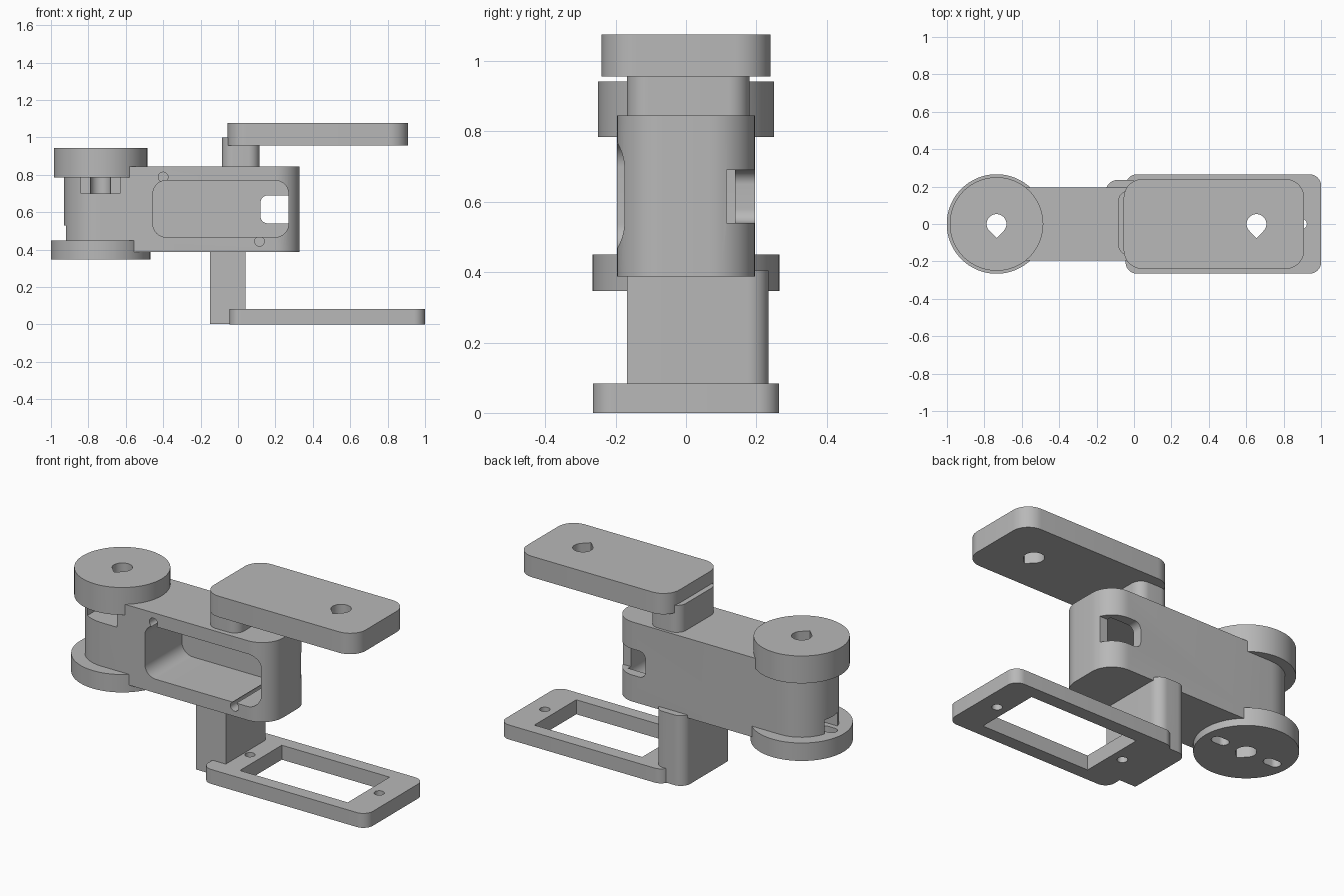
import bpy, bmesh
from math import sin, cos, radians, sqrt

if "Cube" in bpy.data.objects:
    bpy.data.objects.remove(bpy.data.objects["Cube"], do_unlink=True)

grey = bpy.data.materials.new("plain grey")
grey.use_nodes = True
GREY = (0.48, 0.48, 0.48, 1)
grey.diffuse_color = GREY
grey.node_tree.nodes["Principled BSDF"].inputs["Base Color"].default_value = GREY


def arc(cx, cy, r, start, end, steps):
    angles = [radians(start + (end - start) * i / steps) for i in range(steps + 1)]
    return [(cx + r * cos(a), cy + r * sin(a)) for a in angles]


def circle(cx, cy, r, steps=64):
    return arc(cx, cy, r, 0, 360, steps)[:-1]


def teardrop(cx, cy, r):
    return arc(cx, cy, r, -45, 225, 36) + [(cx, cy - r * sqrt(2))]


def rounded(x0, x1, y0, y1, left=0.0, right=0.0):
    """Rectangle with separate corner radii on its left and right ends."""
    corners = [(x1, y1, -1, -1, right, 0), (x0, y1, 1, -1, left, 90),
               (x0, y0, 1, 1, left, 180), (x1, y0, -1, 1, right, 270)]
    pts = []
    for x, y, sx, sy, r, a in corners:
        pts += arc(x + sx * r, y + sy * r, r, a, a + 90, 12) if r else [(x, y)]
    return pts


def prism(name, pts, lo, hi, axis="z"):
    """Extrude a flat outline between two heights along z or y."""
    bm = bmesh.new()
    place = (lambda u, v: (u, v, lo)) if axis == "z" else (lambda u, v: (u, lo, v))
    face = bm.faces.new([bm.verts.new(place(u, v)) for u, v in pts])
    top = bmesh.ops.extrude_face_region(bm, geom=[face])["geom"]
    move = (0, 0, hi - lo) if axis == "z" else (0, hi - lo, 0)
    bmesh.ops.translate(bm, vec=move, verts=[g for g in top if isinstance(g, bmesh.types.BMVert)])
    bmesh.ops.remove_doubles(bm, verts=bm.verts, dist=1e-5)
    bmesh.ops.recalc_face_normals(bm, faces=bm.faces)
    mesh = bpy.data.meshes.new(name)
    bm.to_mesh(mesh)
    bm.free()
    mesh.materials.append(grey)
    ob = bpy.data.objects.new(name, mesh)
    bpy.context.collection.objects.link(ob)
    return ob


def combine(target, others, operation):
    bpy.context.view_layer.objects.active = target
    for other in others:
        mod = target.modifiers.new("join", "BOOLEAN")
        mod.operation, mod.solver, mod.object = operation, "EXACT", other
        bpy.ops.object.modifier_apply(modifier=mod.name)
        bpy.data.objects.remove(other, do_unlink=True)


def finish(ob):
    bpy.ops.object.select_all(action="DESELECT")
    ob.select_set(True)
    bpy.context.view_layer.objects.active = ob
    bpy.ops.object.shade_smooth_by_angle(angle=radians(30))


PIVOT = -0.735
BORE = 0.053

# Arm body with the two pivot discs
body = prism("arm_body", rounded(-0.93, 0.33, -0.196, 0.196, 0.1955, 0.13), 0.388, 0.845)
combine(body, [
    prism("lower_disc", circle(PIVOT, 0, 0.266, 96), 0.347, 0.45),
    prism("upper_disc", circle(PIVOT, 0, 0.25, 96), 0.785, 0.942),
], "UNION")

# Motor pocket, cable slot, screw holes, pivot bore and notches
cuts = [
    prism("pocket", rounded(-0.455, 0.27, 0.467, 0.769, 0.07, 0.07), -0.3, 0.14, "y"),
    prism("cable_slot", rounded(0.12, 0.45, 0.54, 0.69, 0.04), 0.115, 0.3, "y"),
    prism("front_recess", rounded(-0.84, -0.63, 0.7, 0.785), -0.3, 0.0, "y"),
    prism("end_notch", rounded(-1.1, PIVOT, -0.06, 0.06), 0.45, 0.53),
    prism("bore", teardrop(PIVOT, 0, BORE), 0.2, 1.1),
]
for x, z in ((-0.4, 0.788), (0.115, 0.444)):
    cuts.append(prism("screw_hole", circle(x, z, 0.026, 32), -0.3, 0.1, "y"))
for side in (-1, 1):
    x = PIVOT + side * 0.17
    cuts.append(prism("disc_slot", rounded(x - 0.05, x + 0.05, -0.03, 0.03, 0.0295, 0.0295), 0.2, 0.46))
combine(body, cuts, "DIFFERENCE")
finish(body)

# Upper bracket: short post carrying a plate
upper = prism("upper_bracket", rounded(-0.055, 0.91, -0.24, 0.24, 0.1, 0.1), 0.956, 1.076)
combine(upper, [prism("post", rounded(-0.085, 0.115, -0.168, 0.18, 0.06, 0.06), 0.845, 1.0)], "UNION")
combine(upper, [prism("bore", teardrop(0.655, 0, BORE), 0.9, 1.2)], "DIFFERENCE")
finish(upper)

# Lower bracket: long post carrying a frame
lower = prism("lower_bracket", rounded(-0.045, 1.0, -0.265, 0.265, 0.06, 0.06), 0, 0.083)
post_outline = [(0.04, -0.168)] + arc(-0.02, 0.175, 0.06, 0, 90, 12) \
    + arc(-0.09, 0.175, 0.06, 90, 180, 12) + [(-0.15, -0.168)]
combine(lower, [prism("post", post_outline, 0.002, 0.405)], "UNION")
frame_cuts = [prism("window", rounded(0.145, 0.83, -0.19, 0.19), -0.1, 0.2)]
frame_cuts += [prism("screw_hole", circle(x, 0, 0.027, 32), -0.1, 0.2) for x in (0.076, 0.897)]
combine(lower, frame_cuts, "DIFFERENCE")
finish(lower)
